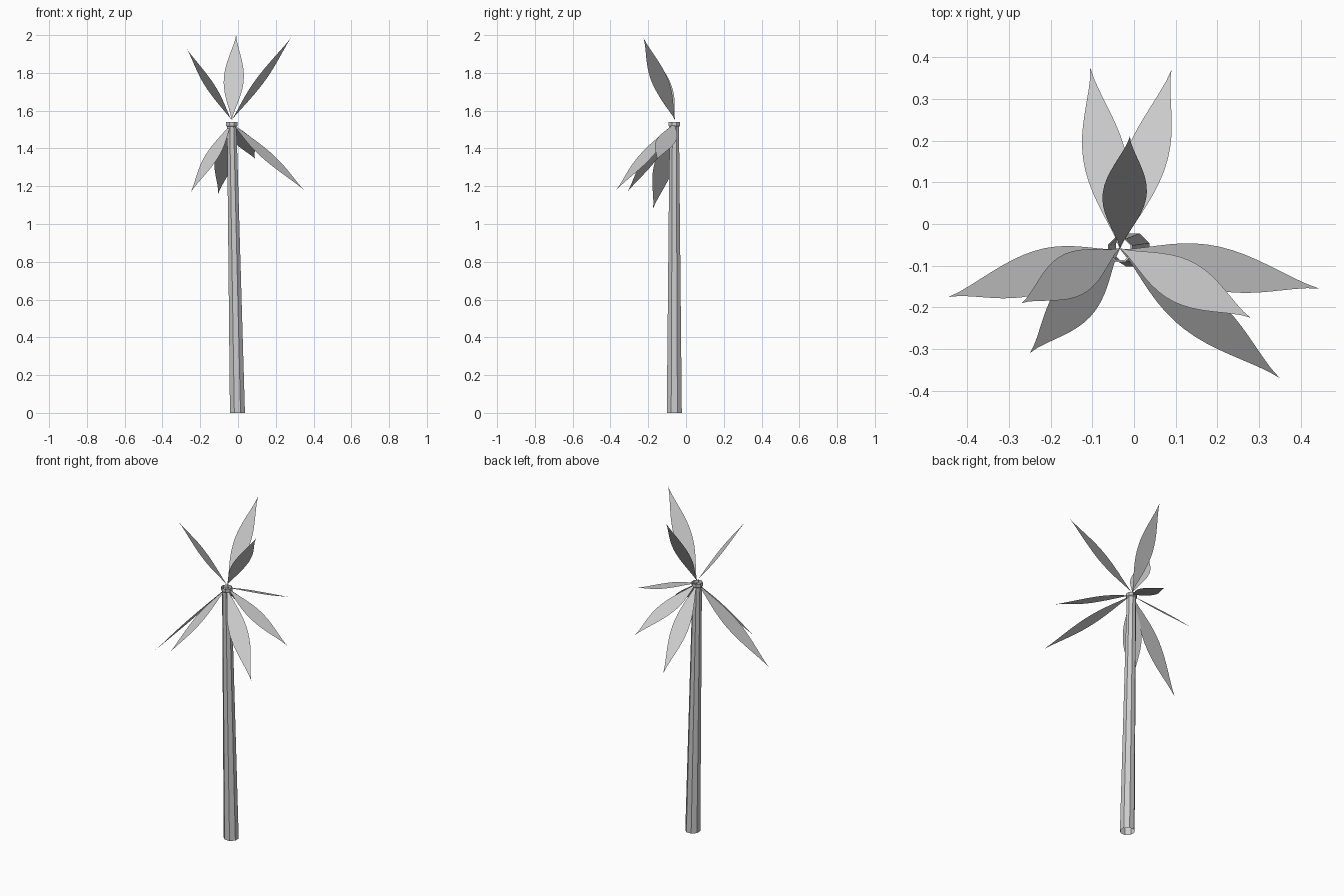
import bpy, bmesh, math
from mathutils import Vector

cube = bpy.data.objects.get("Cube")
if cube:
    bpy.data.objects.remove(cube)

grey = bpy.data.materials.new("plain_grey")
grey.use_nodes = True
colour = (0.6, 0.6, 0.6, 1)
grey.diffuse_color = colour
grey.node_tree.nodes["Principled BSDF"].inputs["Base Color"].default_value = colour


def make_object(name, bm):
    mesh = bpy.data.meshes.new(name)
    bm.to_mesh(mesh)
    bm.free()
    mesh.materials.append(grey)
    obj = bpy.data.objects.new(name, mesh)
    bpy.context.collection.objects.link(obj)
    return obj


def make_trunk(rings, sides=8):
    """Open leaning tube through (x, y, z, radius) rings."""
    bm = bmesh.new()
    loops = []
    for x, y, z, r in rings:
        angles = [math.tau * (i + 0.5) / sides for i in range(sides)]
        loops.append([bm.verts.new((x + r * math.cos(a), y + r * math.sin(a), z)) for a in angles])
    for low, high in zip(loops, loops[1:]):
        for i in range(sides):
            j = (i + 1) % sides
            bm.faces.new((low[i], low[j], high[j], high[i]))
    return make_object("trunk", bm)


def make_leaf(name, base, tip, heading, half_width=0.053, steps=16):
    """Flat pointed blade; its width lies level, square to the heading."""
    base, tip = Vector(base), Vector(tip)
    a = math.radians(heading)
    across = Vector((math.sin(a), -math.cos(a), 0))
    bm = bmesh.new()
    right, left = [], []
    for i in range(1, steps):
        t = i / steps
        centre = base.lerp(tip, t)
        offset = across * half_width * math.sin(math.pi * t ** 0.95) ** 1.4
        right.append(bm.verts.new(centre + offset))
        left.append(bm.verts.new(centre - offset))
    start, end = bm.verts.new(base), bm.verts.new(tip)
    bm.faces.new([start] + right + [end] + left[::-1])
    bmesh.ops.recalc_face_normals(bm, faces=bm.faces[:])
    bm.normal_update()
    for face in bm.faces:
        if face.normal.z < 0:
            face.normal_flip()
    return make_object(name, bm)


# Trunk with a small collar at the top
make_trunk([(-0.003, -0.062, 0, 0.043), (-0.033, -0.062, 1.515, 0.027),
            (-0.033, -0.062, 1.52, 0.032), (-0.033, -0.062, 1.54, 0.032)])

# Raised leaves: tip and heading
raised = [((0.28, -0.225, 1.985), -30), ((-0.27, -0.19, 1.925), 210), ((-0.01, 0.21, 2.0), 90)]
for n, (tip, heading) in enumerate(raised, 1):
    make_leaf(f"raised_leaf_{n}", (-0.034, -0.058, 1.55), tip, heading)

# Drooping leaves
drooping = [((0.445, -0.155, 1.34), 0), ((0.35, -0.37, 1.18), -45), ((0.09, 0.37, 1.345), 90),
            ((-0.105, 0.375, 1.16), 90), ((-0.25, -0.31, 1.17), -135), ((-0.445, -0.175, 1.08), 180)]
for n, (tip, heading) in enumerate(drooping, 1):
    make_leaf(f"drooping_leaf_{n}", (-0.034, -0.06, 1.535), tip, heading)
